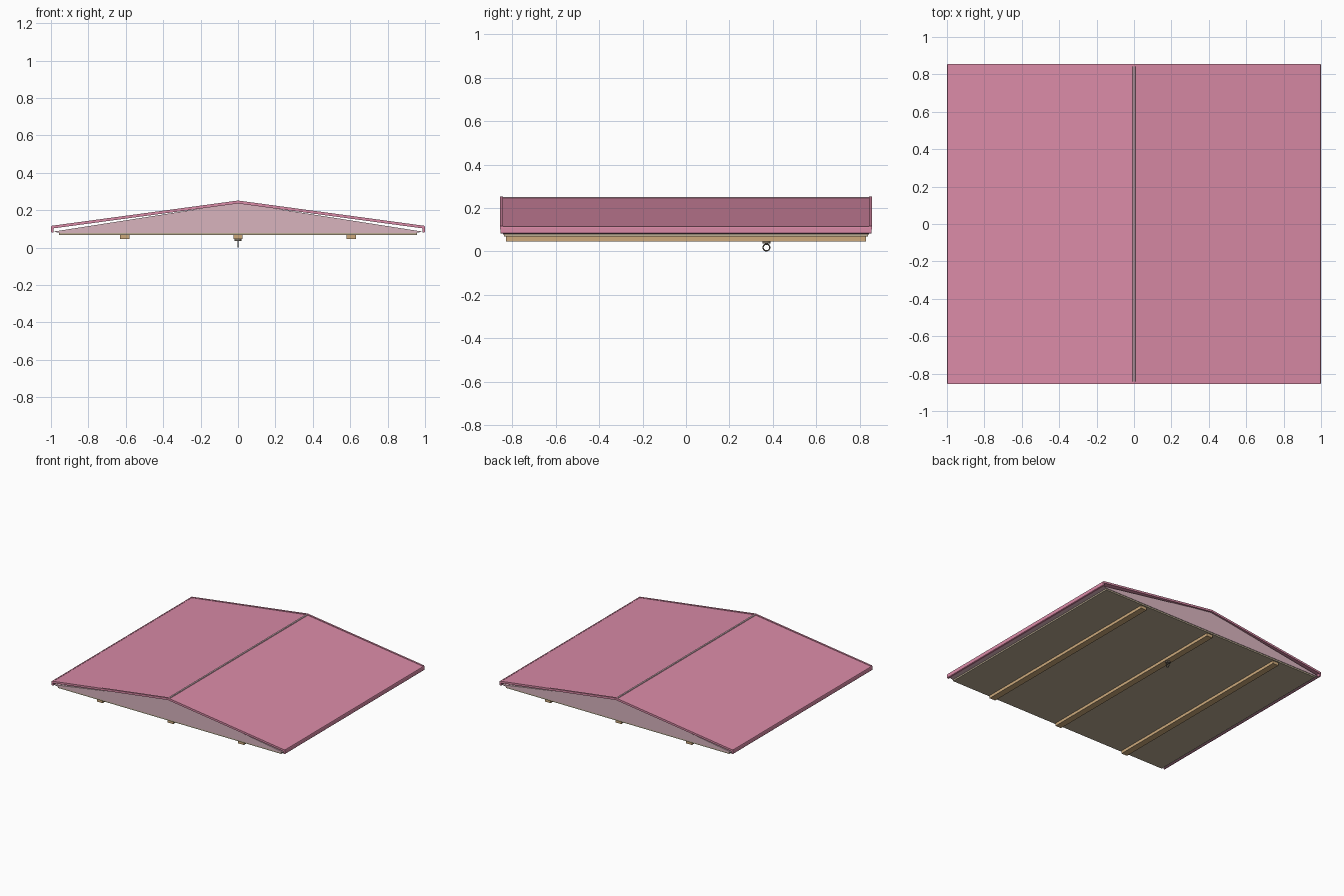
import bpy, bmesh, math
from mathutils import Vector

if "Cube" in bpy.data.objects:
    bpy.data.objects.remove(bpy.data.objects["Cube"])


def lin(c):
    c /= 255
    return c / 12.92 if c <= 0.04045 else ((c + 0.055) / 1.055) ** 2.4


def material(name, r, g, b):
    m = bpy.data.materials.new(name)
    m.diffuse_color = (lin(r), lin(g), lin(b), 1)
    m.use_nodes = True
    m.node_tree.nodes["Principled BSDF"].inputs["Base Color"].default_value = m.diffuse_color
    return m


pink = material("roof pink", 218, 139, 167)
pale = material("pale pink", 216, 180, 190)
cream = material("ceiling tan", 186, 172, 146)
wood = material("beam wood", 205, 170, 124)
metal = material("dark metal", 120, 112, 100)


def extrude_y(name, profile, y0, y1, mat):
    """Prism from an x-z outline drawn between two y values."""
    bm = bmesh.new()
    a = [bm.verts.new((x, y0, z)) for x, z in profile]
    b = [bm.verts.new((x, y1, z)) for x, z in profile]
    n = len(profile)
    bm.faces.new(a)
    bm.faces.new(b[::-1])
    for i in range(n):
        bm.faces.new((a[i], b[i], b[(i + 1) % n], a[(i + 1) % n]))
    bmesh.ops.recalc_face_normals(bm, faces=bm.faces)
    me = bpy.data.meshes.new(name)
    bm.to_mesh(me)
    bm.free()
    me.materials.append(mat)
    ob = bpy.data.objects.new(name, me)
    bpy.context.collection.objects.link(ob)
    return ob


for s, side in ((-1, "left"), (1, "right")):
    # sloping roof panel
    extrude_y(side + "_roof_panel",
              [(0, 0.247), (s * 0.99, 0.115), (s * 0.99, 0.105), (0, 0.237)],
              -0.845, 0.845, pink)
    # eave fascia
    extrude_y(side + "_fascia",
              [(s * 0.986, 0.117), (s * 0.998, 0.115), (s * 1.0, 0.11),
               (s * 1.0, 0.086), (s * 0.996, 0.082), (s * 0.986, 0.082)],
              -0.853, 0.853, pink)
    # barge boards on both gable ends
    for t, end in ((-1, "front"), (1, "back")):
        extrude_y(f"{side}_{end}_barge_board",
                  [(0, 0.252), (s * 0.996, 0.117), (s * 0.996, 0.102), (0, 0.236)],
                  t * 0.843, t * 0.856, pink)

# ridge cap
extrude_y("ridge_cap", [(-0.008, 0.246), (-0.006, 0.251), (0.006, 0.251), (0.008, 0.246)],
          -0.85, 0.85, pale)
# gable body with bevelled lower edge
extrude_y("gable_body", [(-0.986, 0.086), (0, 0.24), (0.986, 0.086), (0.955, 0.079),
                         (-0.955, 0.079)], -0.842, 0.842, pale)
# ceiling panel
extrude_y("ceiling_panel", [(-0.957, 0.08), (0.957, 0.08), (0.957, 0.068), (-0.957, 0.068)],
          -0.838, 0.838, cream)
# ceiling beams
for x, n in ((-0.605, "left"), (0, "middle"), (0.605, "right")):
    extrude_y(n + "_beam", [(x - 0.025, 0.069), (x + 0.025, 0.069),
                            (x + 0.025, 0.046), (x - 0.025, 0.046)], -0.828, 0.828, wood)

# hanging ring and its mounting plate
bpy.ops.mesh.primitive_torus_add(location=(0, 0.37, 0.0185), rotation=(0, math.pi / 2, 0),
                                 major_radius=0.0155, minor_radius=0.003,
                                 major_segments=24, minor_segments=8)
ring = bpy.context.object
ring.name = "hanging_ring"
ring.data.materials.append(metal)
bpy.ops.object.shade_smooth()
bpy.ops.mesh.primitive_cylinder_add(vertices=20, radius=0.018, depth=0.01,
                                    location=(0, 0.37, 0.041))
plate = bpy.context.object
plate.name = "ring_plate"
plate.data.materials.append(metal)
bpy.ops.object.shade_smooth_by_angle()
